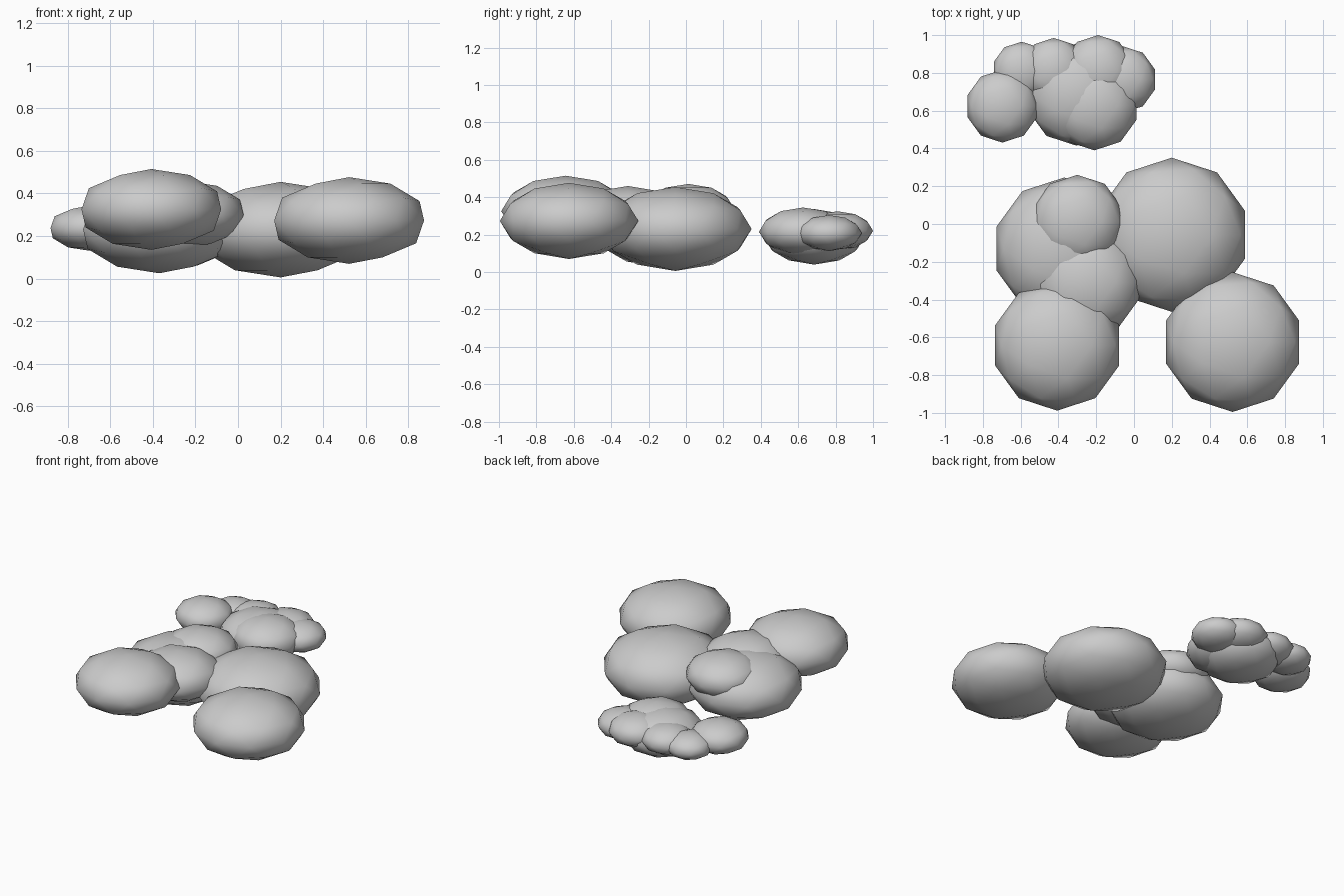
import bpy

if "Cube" in bpy.data.objects:
    bpy.data.objects.remove(bpy.data.objects["Cube"])

# One plain grey for every lobe
grey = bpy.data.materials.new("light grey")
grey.diffuse_color = (0.6, 0.6, 0.6, 1.0)
grey.use_nodes = True
grey.node_tree.nodes["Principled BSDF"].inputs["Base Color"].default_value = grey.diffuse_color

FLATTEN = 0.55  # height of each puff relative to its width


def puff(name, x, y, z, r):
    """Flattened, smooth-shaded low-poly ball."""
    bpy.ops.mesh.primitive_ico_sphere_add(subdivisions=2, radius=1, location=(x, y, z))
    ob = bpy.context.object
    ob.name = name
    ob.scale = (r, r, r * FLATTEN)
    bpy.ops.object.transform_apply(location=False, rotation=False, scale=True)
    bpy.ops.object.shade_smooth()
    ob.data.materials.append(grey)


# Large front cloud
puff("large_cloud_right_body", 0.20, -0.057, 0.23, 0.408)
puff("large_cloud_front_right", 0.522, -0.625, 0.273, 0.37)
puff("large_cloud_front_left", -0.407, -0.643, 0.325, 0.345)
puff("large_cloud_left_body", -0.37, -0.13, 0.232, 0.376)
puff("large_cloud_middle", -0.25, -0.31, 0.30, 0.29)
puff("large_cloud_back_left", -0.30, 0.013, 0.335, 0.247)

# Small rear cloud
puff("small_cloud_body", -0.305, 0.685, 0.188, 0.27)
puff("small_cloud_front_right", -0.21, 0.626, 0.215, 0.236)
puff("small_cloud_front_left", -0.697, 0.624, 0.237, 0.193)
puff("small_cloud_back_left", -0.595, 0.81, 0.215, 0.155)
puff("small_cloud_back_middle", -0.425, 0.813, 0.22, 0.172)
puff("small_cloud_back_right", -0.19, 0.81, 0.22, 0.19)
puff("small_cloud_right", -0.056, 0.765, 0.208, 0.175)
